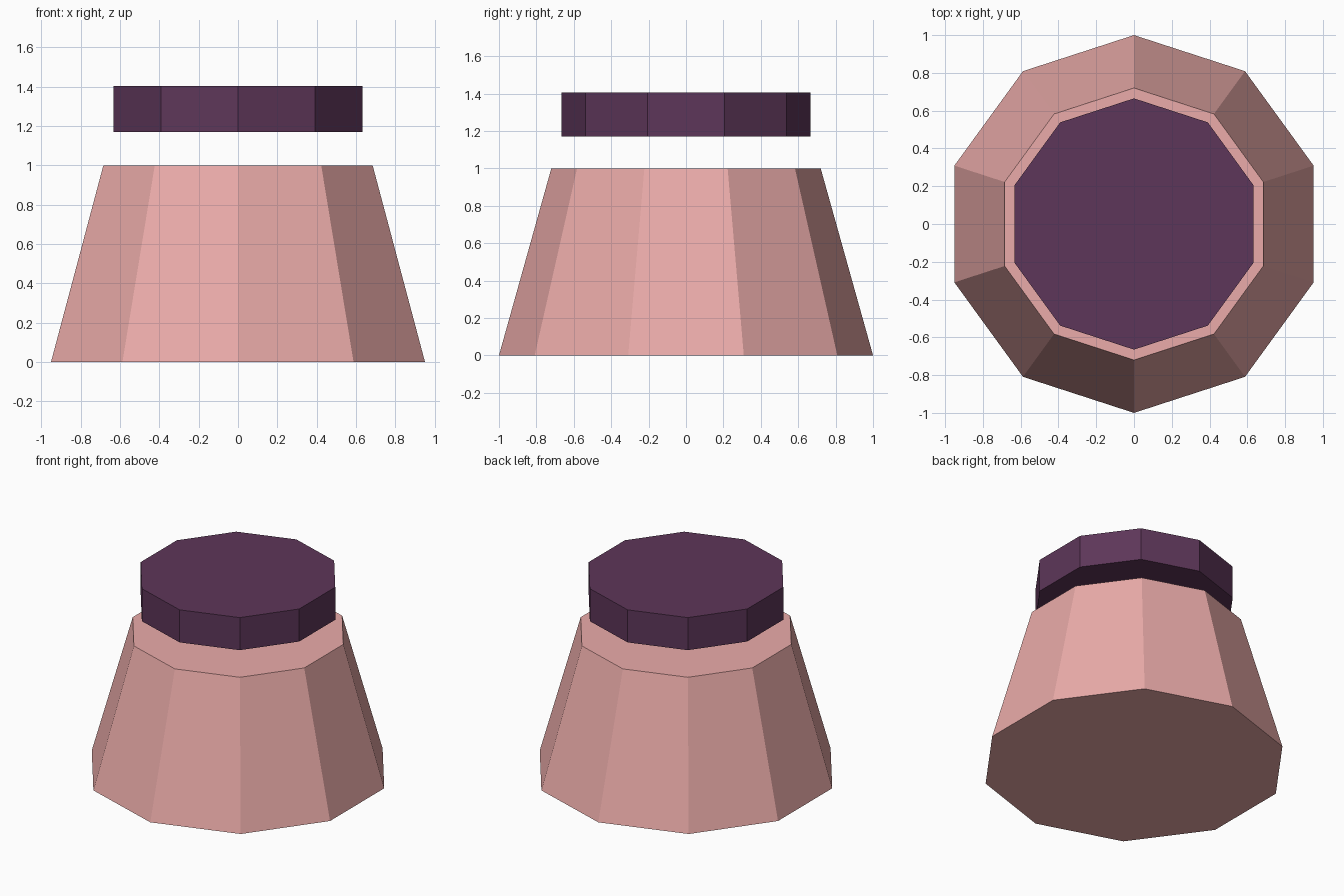
import bpy, bmesh
from math import sin, cos, pi

if "Cube" in bpy.data.objects:
    bpy.data.objects.remove(bpy.data.objects["Cube"])

SIDES = 10


def material(name, rgb):
    m = bpy.data.materials.new(name)
    m.diffuse_color = (*rgb, 1.0)
    m.use_nodes = True
    m.node_tree.nodes["Principled BSDF"].inputs["Base Color"].default_value = m.diffuse_color
    return m


def frustum(name, r_bottom, r_top, z0, z1, mat):
    """Closed flat-faced decagonal frustum with a corner facing +y."""
    bm = bmesh.new()
    angles = [pi / 2 + 2 * pi * i / SIDES for i in range(SIDES)]
    low, high = ([bm.verts.new((r * cos(a), r * sin(a), z)) for a in angles]
                 for r, z in ((r_bottom, z0), (r_top, z1)))
    bm.faces.new(low[::-1])
    bm.faces.new(high)
    for i in range(SIDES):
        j = (i + 1) % SIDES
        bm.faces.new((low[i], low[j], high[j], high[i]))
    mesh = bpy.data.meshes.new(name)
    bm.to_mesh(mesh)
    bm.free()
    mesh.materials.append(mat)
    obj = bpy.data.objects.new(name, mesh)
    bpy.context.collection.objects.link(obj)
    return obj


# Tapered pink body
frustum("body", 1.0, 0.72, 0.0, 1.0, material("pink", (0.83, 0.41, 0.40)))

# Straight purple lid floating above the body
frustum("lid", 0.665, 0.665, 1.17, 1.405, material("purple", (0.11, 0.037, 0.10)))
